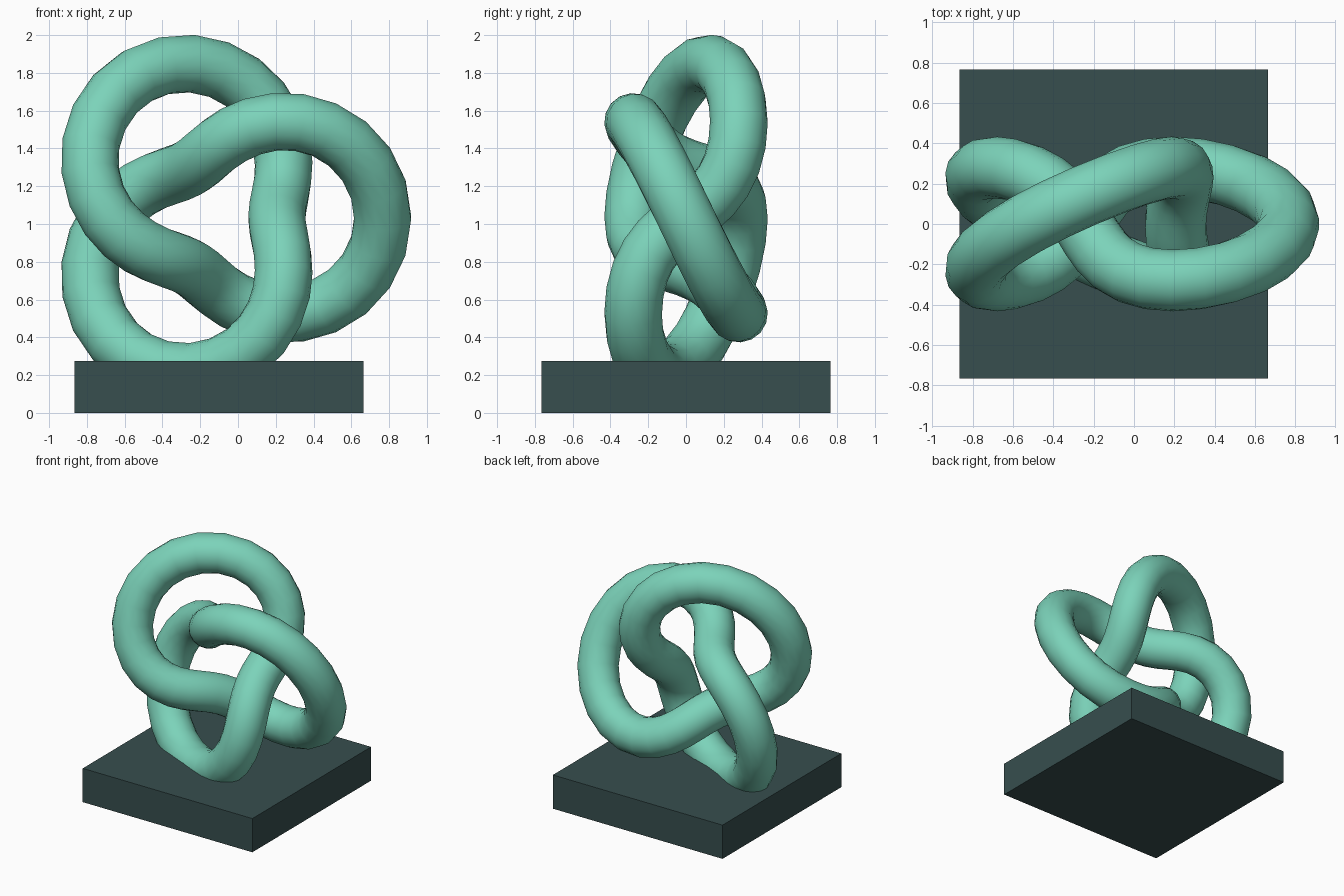
import bpy
import math

if "Cube" in bpy.data.objects:
    bpy.data.objects.remove(bpy.data.objects["Cube"])


def material(name, rgb):
    m = bpy.data.materials.new(name)
    m.diffuse_color = (*rgb, 1.0)
    m.use_nodes = True
    m.node_tree.nodes["Principled BSDF"].inputs["Base Color"].default_value = m.diffuse_color
    return m


teal = material("teal", (0.2, 0.65, 0.49))
slate = material("dark slate", (0.038, 0.077, 0.077))

# Knot: a trefoil winding on a ring, axis along y
RING, WIND, TUBE = 0.586, 0.28, 0.153
CX, CZ, STEPS = -0.10, 1.033, 72

curve = bpy.data.curves.new("knot", "CURVE")
curve.dimensions = "3D"
curve.bevel_depth = TUBE
curve.bevel_resolution = 6
spline = curve.splines.new("POLY")
spline.points.add(STEPS - 1)
for i, p in enumerate(spline.points):
    t = 2 * math.pi * i / STEPS
    rad = RING + WIND * math.cos(3 * t)
    p.co = (CX + rad * math.cos(2 * t),
            -WIND * math.sin(3 * t),
            CZ + rad * math.sin(2 * t), 1)
spline.use_cyclic_u = True
spline.use_smooth = True
curve.materials.append(teal)
knot = bpy.data.objects.new("knot", curve)
bpy.context.collection.objects.link(knot)

# Turn the swept tube into a smooth mesh
bpy.context.view_layer.objects.active = knot
knot.select_set(True)
bpy.ops.object.convert(target="MESH")
bpy.ops.object.shade_smooth()

# Plinth: flat square block that the lowest loop sinks into
bpy.ops.mesh.primitive_cube_add(size=1, location=(CX, 0, 0.1375))
plinth = bpy.context.object
plinth.name = "plinth"
plinth.scale = (1.53, 1.53, 0.275)
bpy.ops.object.transform_apply(location=False, rotation=False, scale=True)
plinth.data.materials.append(slate)
